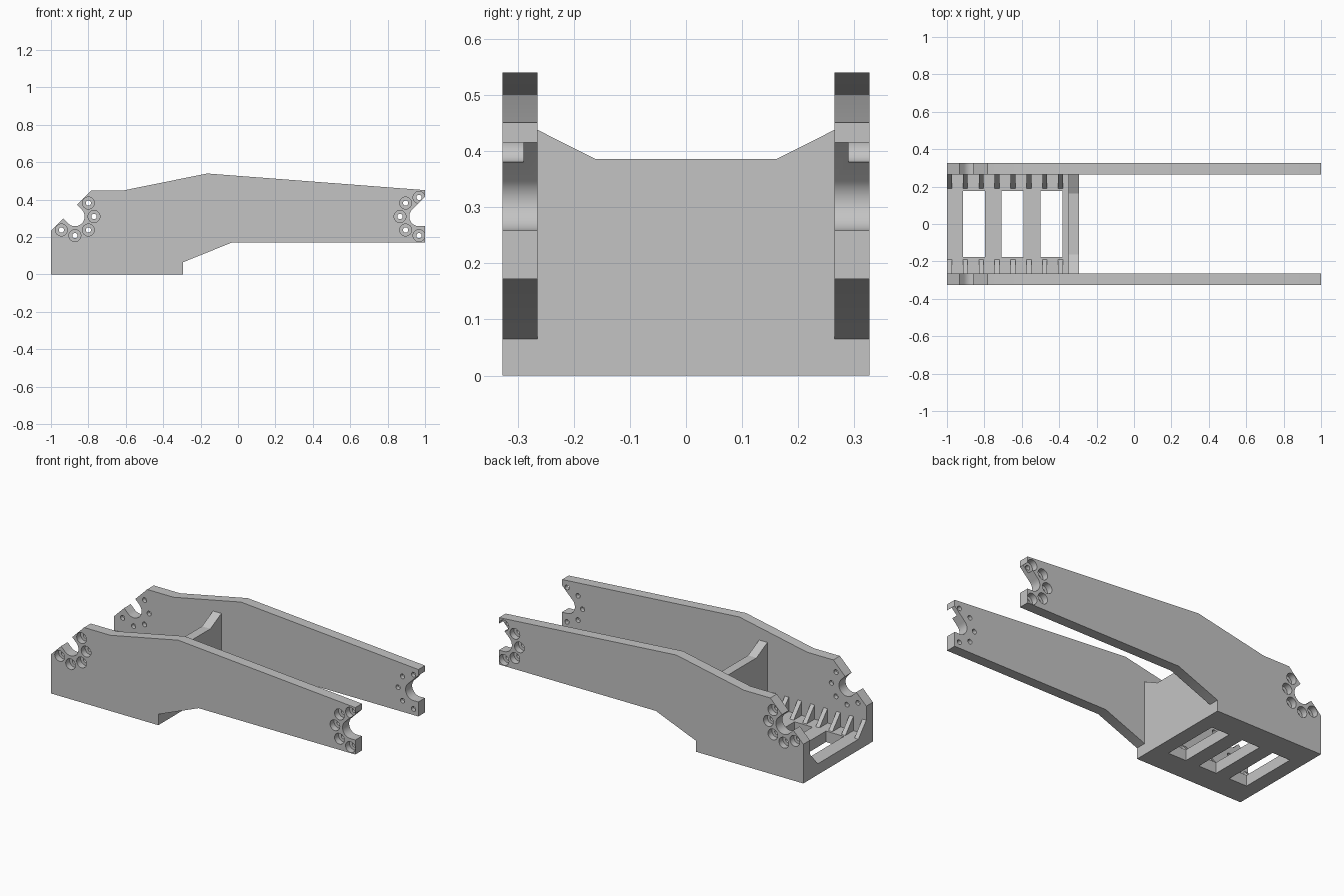
import bpy, bmesh
from math import sin, cos, radians, pi
from mathutils import Matrix, Vector

cube = bpy.data.objects.get("Cube")
if cube:
    bpy.data.objects.remove(cube, do_unlink=True)

grey = bpy.data.materials.new("plain grey")
grey.use_nodes = True
grey.diffuse_color = (0.55, 0.55, 0.55, 1)
grey.node_tree.nodes["Principled BSDF"].inputs["Base Color"].default_value = grey.diffuse_color

INNER, OUTER = 0.265, 0.327      # side plate faces in y
FLOOR = 0.065                    # floor thickness
BACK, FRONT = -1.0, -0.295       # tray ends in x
PIVOT_Z, NOTCH_R, BOLT_R = 0.31, 0.052, 0.102


def finish(name, bm):
    bmesh.ops.recalc_face_normals(bm, faces=bm.faces)
    mesh = bpy.data.meshes.new(name)
    bm.to_mesh(mesh)
    bm.free()
    mesh.materials.append(grey)
    ob = bpy.data.objects.new(name, mesh)
    bpy.context.collection.objects.link(ob)
    return ob


def extrude(bm, points, direction):
    face = bm.faces.new([bm.verts.new(p) for p in points])
    new = bmesh.ops.extrude_face_region(bm, geom=[face])["geom"]
    bmesh.ops.translate(bm, vec=direction, verts=[v for v in new if isinstance(v, bmesh.types.BMVert)])


def box(bm, x0, x1, y0, y1, z0, z1):
    extrude(bm, [(x0, y0, z0), (x1, y0, z0), (x1, y1, z0), (x0, y1, z0)], (0, 0, z1 - z0))


def drill(bm, x, z, radius, y0, y1):
    place = Matrix.Translation((x, (y0 + y1) / 2, z)) @ Matrix.Rotation(pi / 2, 4, "X")
    bmesh.ops.create_cone(bm, cap_ends=True, segments=24, radius1=radius, radius2=radius,
                          depth=y1 - y0, matrix=place)


def activate(ob):
    bpy.ops.object.select_all(action="DESELECT")
    ob.select_set(True)
    bpy.context.view_layer.objects.active = ob


def cut(ob, bm):
    cutter = finish("cutter", bm)
    cutter.hide_render = True
    mod = ob.modifiers.new("cut", "BOOLEAN")
    mod.operation, mod.solver, mod.object = "DIFFERENCE", "EXACT", cutter
    activate(ob)
    bpy.ops.object.modifier_apply(modifier=mod.name)
    bpy.data.objects.remove(cutter, do_unlink=True)


def mirrored(ob, name):
    mesh = ob.data.copy()
    mesh.transform(Matrix.Scale(-1, 4, (0, 1, 0)))
    mesh.flip_normals()
    twin = bpy.data.objects.new(name, mesh)
    bpy.context.collection.objects.link(twin)
    return twin


def arc(cx, start, end, steps=20):
    angles = [radians(start + (end - start) * i / steps) for i in range(steps + 1)]
    return [(cx + NOTCH_R * cos(a), PIVOT_Z + NOTCH_R * sin(a)) for a in angles]


# Side plate outline, with a round notch at each end
rear_x, tip_x = -0.872, 0.968
rear_notch = arc(rear_x, 45, -135)
slope_sum = 0.45 + 0.783          # rear bevel: z - x is constant


def to_bevel(p):
    step = (slope_sum - (p[1] - p[0])) / 2
    return (p[0] - step, p[1] + step)


tip_notch = arc(tip_x, 270, 135)
tip_top = tip_notch[-1][1] + 1 - tip_notch[-1][0]
outline = [(BACK, 0), (FRONT, 0), (FRONT, FLOOR), (-0.03, 0.172), (1, 0.172), (1, PIVOT_Z - NOTCH_R)]
outline += tip_notch + [(1, tip_top), (1, 0.451), (-0.165, 0.54), (-0.61, 0.45), (-0.783, 0.45)]
outline += [to_bevel(rear_notch[0])] + rear_notch + [to_bevel(rear_notch[-1])]
outline += [(BACK, slope_sum + BACK)]

bm = bmesh.new()
extrude(bm, [(x, INNER, z) for x, z in outline], (0, OUTER - INNER, 0))
plate = finish("back_side_plate", bm)

# Bolt holes, counterbored from the outside
bolts = [(rear_x, a) for a in range(-135, 46, 45)] + [(tip_x, a) for a in range(90, 271, 45)]
for radius, y0 in ((0.032, 0.29), (0.014, INNER - 0.02)):
    bm = bmesh.new()
    for cx, angle in bolts:
        a = radians(angle)
        drill(bm, cx + BOLT_R * cos(a), PIVOT_Z + BOLT_R * sin(a), radius, y0, OUTER + 0.02)
    cut(plate, bm)
activate(plate)
bpy.ops.object.shade_smooth_by_angle(angle=radians(30))
mirrored(plate, "front_side_plate")

# Floor with three windows
bm = bmesh.new()
box(bm, BACK, FRONT - 0.055, -INNER, INNER, 0, FLOOR)
floor = finish("tray_floor", bm)
bm = bmesh.new()
for i in range(3):
    x = -0.915 + i * 0.207
    box(bm, x, x + 0.118, -0.176, 0.176, -0.05, FLOOR + 0.05)
cut(floor, bm)

# Cross wall with a dipped top edge
wall = [(-INNER, 0), (INNER, 0), (INNER, 0.438), (0.162, 0.386), (-0.162, 0.386), (-INNER, 0.438)]
bm = bmesh.new()
extrude(bm, [(FRONT - 0.055, y, z) for y, z in wall], (0.055, 0, 0))
finish("cross_wall", bm)

# Sloped ribs between the floor and the plates
bm = bmesh.new()
for i in range(8):
    x = BACK + i * 0.085
    rib = [(0.19, FLOOR), (INNER, FLOOR), (INNER, 0.15)]
    extrude(bm, [(x, y, z) for y, z in rib], (0.026, 0, 0))
ribs = finish("back_ribs", bm)
mirrored(ribs, "front_ribs")
